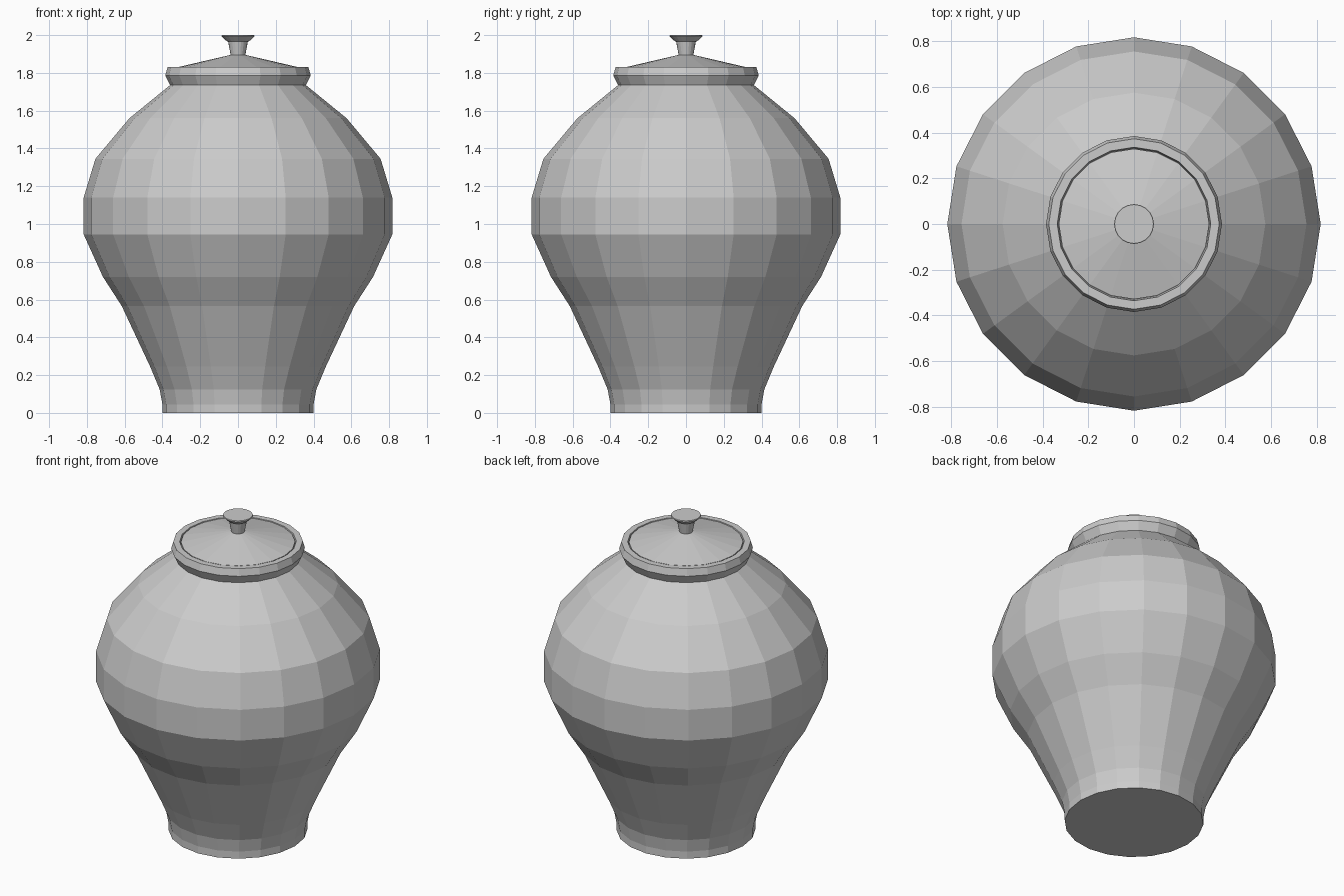
import bpy, bmesh
from math import cos, sin, tau

if "Cube" in bpy.data.objects:
    bpy.data.objects.remove(bpy.data.objects["Cube"])

SIDES = 20


def lathe(name, profile):
    """Revolve (radius, z) points around z; zero radius points become poles."""
    bm = bmesh.new()
    rings = []
    for r, z in profile:
        n = SIDES if r > 0 else 1
        rings.append([bm.verts.new((r * cos(tau * i / SIDES), r * sin(tau * i / SIDES), z))
                      for i in range(n)])
    for a, b in zip(rings, rings[1:]):
        for i in range(SIDES):
            j = (i + 1) % SIDES
            quad = [a[i % len(a)], a[j % len(a)], b[j % len(b)], b[i % len(b)]]
            bm.faces.new(list(dict.fromkeys(quad)))
    bmesh.ops.recalc_face_normals(bm, faces=bm.faces)
    mesh = bpy.data.meshes.new(name)
    bm.to_mesh(mesh)
    bm.free()
    obj = bpy.data.objects.new(name, mesh)
    bpy.context.collection.objects.link(obj)
    return obj


# Jar: foot, swelling belly, shoulder, flared rim and the ledge the lid rests on
lathe("jar_body", [
    (0, 0), (0.40, 0), (0.40, 0.045), (0.415, 0.125), (0.465, 0.245),
    (0.615, 0.565), (0.715, 0.72), (0.817, 0.945), (0.817, 1.14),
    (0.755, 1.345), (0.575, 1.56), (0.36, 1.735), (0.385, 1.787),
    (0.373, 1.83), (0.336, 1.83), (0.33, 1.80), (0, 1.80)])

# Shallow conical lid
lathe("lid", [(0, 1.805), (0.329, 1.805), (0.329, 1.828), (0.04, 1.895), (0, 1.902)])

# Flared knob
lathe("lid_knob", [(0, 1.885), (0.037, 1.885), (0.052, 1.965),
                   (0.062, 1.97), (0.087, 1.994), (0.085, 2.0), (0, 2.0)])
